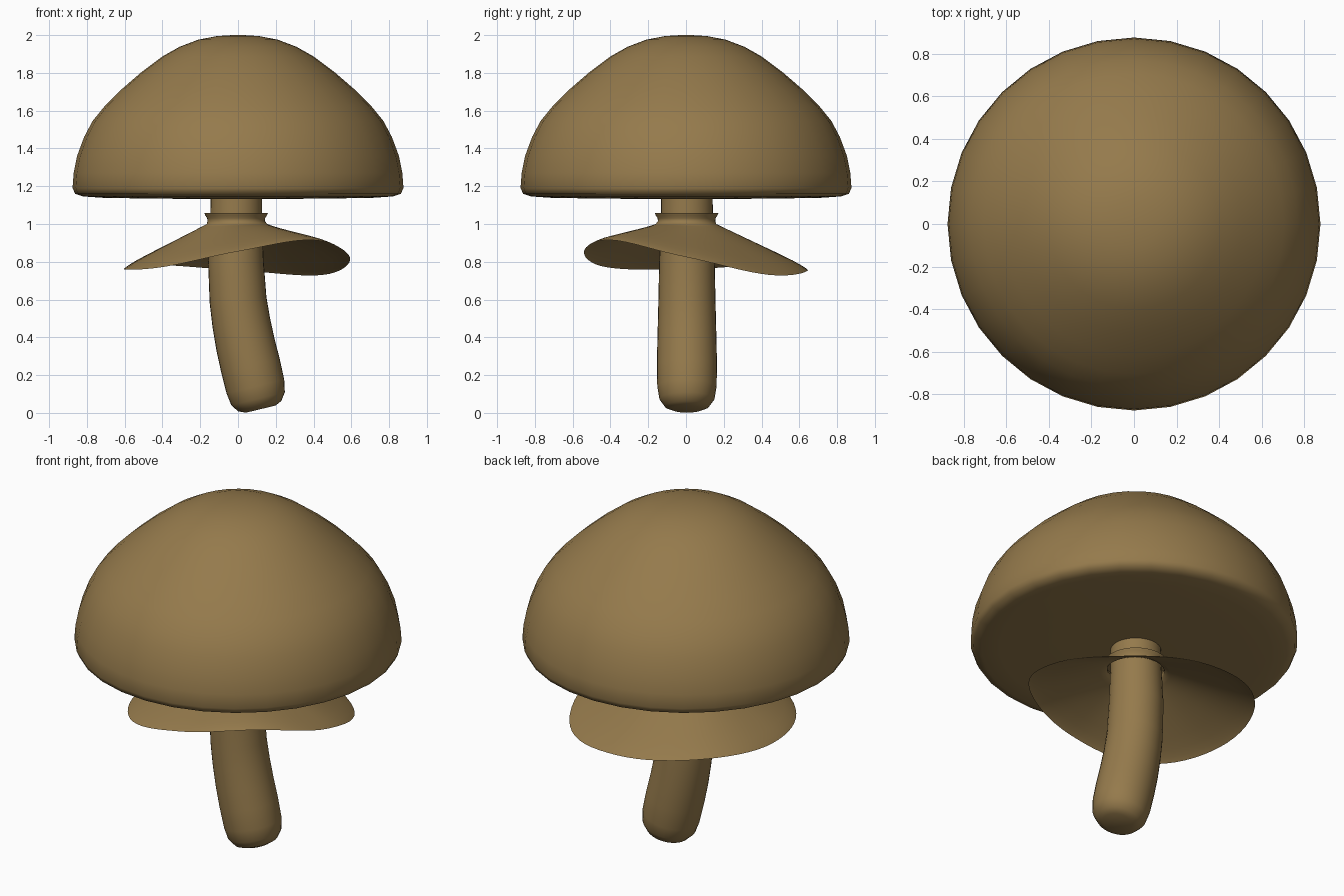
import bpy, bmesh, math
from mathutils import Vector

if "Cube" in bpy.data.objects:
    bpy.data.objects.remove(bpy.data.objects["Cube"])

brown = bpy.data.materials.new("mushroom_brown")
brown.diffuse_color = (0.30, 0.195, 0.072, 1)
brown.use_nodes = True
brown.node_tree.nodes["Principled BSDF"].inputs["Base Color"].default_value = brown.diffuse_color
SEG = 32


def loft(name, rings, cap_start=False, cap_end=False, angle=50):
    """Join rings of points with quads; optionally close the two ends."""
    bm = bmesh.new()
    loops = [[bm.verts.new(p) for p in ring] for ring in rings]
    for a, b in zip(loops, loops[1:]):
        n = len(a)
        for i in range(n):
            j = (i + 1) % n
            bm.faces.new((a[i], a[j], b[j], b[i]))
    if cap_start:
        bm.faces.new(loops[0][::-1])
    if cap_end:
        bm.faces.new(loops[-1])
    bmesh.ops.recalc_face_normals(bm, faces=bm.faces)
    mesh = bpy.data.meshes.new(name)
    bm.to_mesh(mesh)
    bm.free()
    mesh.materials.append(brown)
    ob = bpy.data.objects.new(name, mesh)
    bpy.context.collection.objects.link(ob)
    bpy.ops.object.select_all(action='DESELECT')
    ob.select_set(True)
    bpy.context.view_layer.objects.active = ob
    bpy.ops.object.shade_smooth_by_angle(angle=math.radians(angle))
    return ob


def circle(cx, cy, cz, r, slope=0.0, n=SEG):
    """Ring round an axis leaning by slope = dx/dz."""
    axis = Vector((slope, 0, 1)).normalized()
    side = Vector((0, 1, 0)).cross(axis)
    return [Vector((cx, cy, cz)) + side * (r * math.cos(a)) + Vector((0, r * math.sin(a), 0))
            for a in (2 * math.pi * i / n for i in range(n))]


def periodic(table, u):
    """Smooth closed interpolation through evenly spaced values, u in 0..1."""
    n = len(table)
    k = int(u * n)
    t = u * n - k
    p0, p1, p2, p3 = (table[(k + d) % n] for d in (-1, 0, 1, 2))
    return p1 + 0.5 * t * (p2 - p0 + t * (2 * p0 - 5 * p1 + 4 * p2 - p3 + t * (3 * (p1 - p2) + p3 - p0)))


# Cap: revolved bell profile with a nearly flat underside
cap_profile = [(0.13, 1.133), (0.45, 1.134), (0.72, 1.139), (0.82, 1.146), (0.862, 1.160),
               (0.876, 1.19), (0.870, 1.27), (0.852, 1.36), (0.815, 1.46), (0.770, 1.545),
               (0.705, 1.625), (0.62, 1.71), (0.51, 1.805), (0.40, 1.887), (0.31, 1.938),
               (0.21, 1.976), (0.11, 1.995), (0.03, 2.0)]
cap = loft("cap", [circle(0, 0, z + 0, r) for r, z in cap_profile], True, True, 80)

# Stem: bent tube with a rounded foot (x, z, radius, lean)
stem_path = [(0.12, 0.02, 0.08, -0.24), (0.115, 0.035, 0.117, -0.24), (0.106, 0.075, 0.146, -0.24),
             (0.092, 0.14, 0.157, -0.24), (0.066, 0.25, 0.159, -0.23), (0.04, 0.36, 0.157, -0.2),
             (0.017, 0.48, 0.154, -0.15), (0.0, 0.6, 0.151, -0.1), (-0.011, 0.8, 0.147, -0.02),
             (-0.01, 1.0, 0.138, 0), (-0.008, 1.15, 0.136, 0)]
stem = loft("stem", [circle(x, 0.005, z, r, s) for x, z, r, s in stem_path], True, True, 80)

# Skirt: collar lip on top, then a thin wavy flare; rim values every 45 degrees from +x
rim_r = [0.592, 0.63, 0.645, 0.65, 0.602, 0.585, 0.54, 0.56]
rim_z = [0.825, 0.73, 0.755, 0.785, 0.76, 0.77, 0.855, 0.915]
N = 64
rings = [circle(-0.01, 0.003, z, r, 0, N)
         for r, z in [(0.135, 1.055), (0.168, 1.057), (0.163, 1.045), (0.153, 1.03), (0.152, 1.015)]]
for t in (0, 0.06, 0.14, 0.3, 0.5, 0.7, 0.85, 0.94, 0.98, 1):
    ring = []
    for i in range(N):
        a = 2 * math.pi * i / N
        R, Z = periodic(rim_r, i / N), periodic(rim_z, i / N)
        r = 0.16 + (R - 0.16) * t
        z = 1.0 + (Z + 0.012 - 1.0) * t - 0.012 * t ** 12
        ring.append((r * math.cos(a) - 0.005 * (1 - t), r * math.sin(a), z))
    rings.append(ring)
loft("skirt", rings, angle=60)
